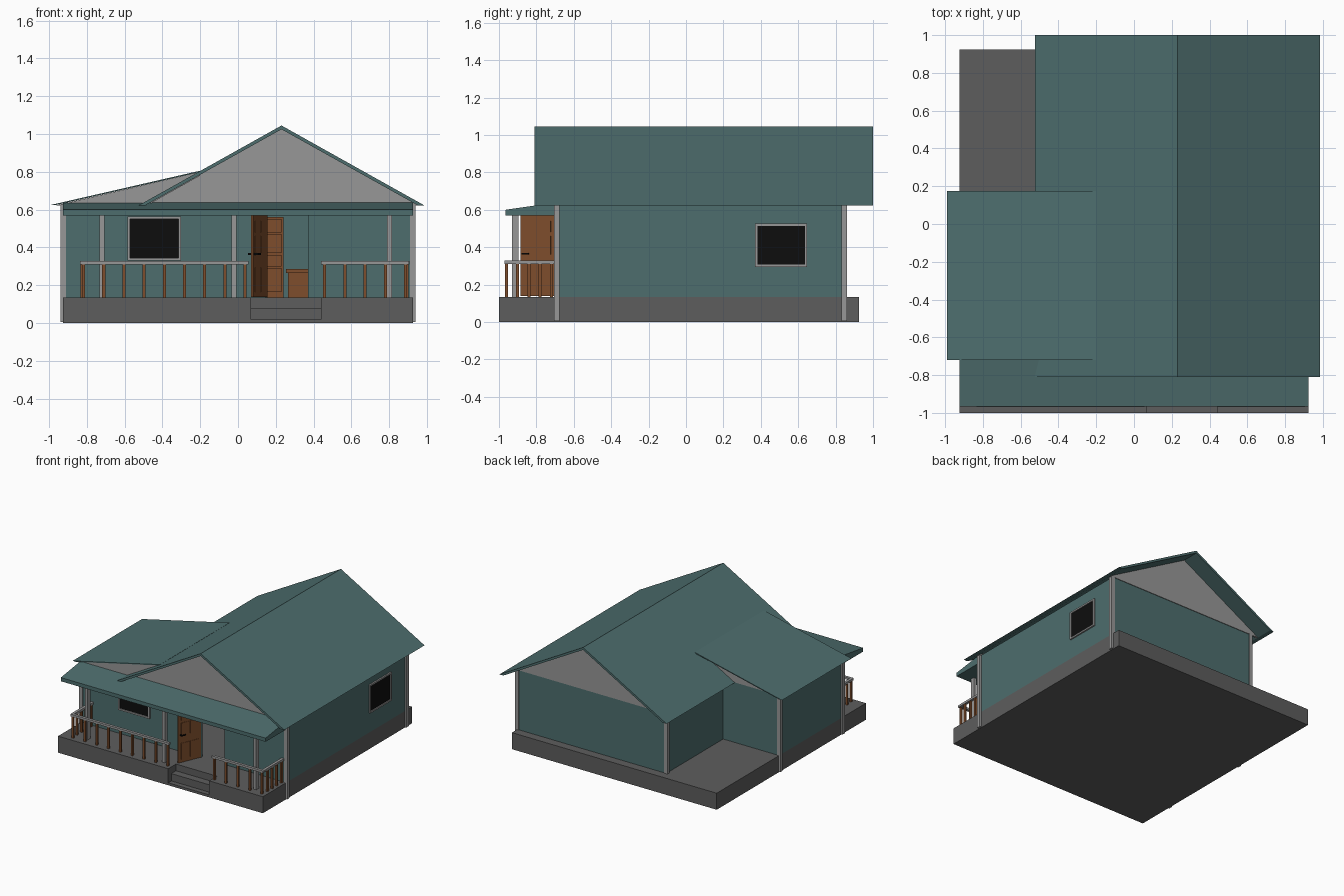
import bpy, bmesh, math
from mathutils import Matrix, Vector

if "Cube" in bpy.data.objects:
    bpy.data.objects.remove(bpy.data.objects["Cube"])


def mat(name, r, g, b):
    m = bpy.data.materials.new(name)
    m.diffuse_color = (r, g, b, 1)
    m.use_nodes = True
    m.node_tree.nodes["Principled BSDF"].inputs["Base Color"].default_value = m.diffuse_color
    return m


TEAL = mat("teal", 0.075, 0.155, 0.155)
GREY = mat("trim_grey", 0.31, 0.31, 0.31)
STONE = mat("concrete", 0.11, 0.11, 0.11)
WOOD = mat("wood", 0.21, 0.075, 0.025)
BLACK = mat("glass_black", 0.004, 0.004, 0.004)


def finish(name, bm, material):
    bmesh.ops.recalc_face_normals(bm, faces=bm.faces)
    me = bpy.data.meshes.new(name)
    bm.to_mesh(me)
    bm.free()
    ob = bpy.data.objects.new(name, me)
    me.materials.append(material)
    bpy.context.collection.objects.link(ob)
    return ob


def boxes(name, spans, material):
    """One object from (x0, x1, y0, y1, z0, z1) boxes."""
    bm = bmesh.new()
    for x0, x1, y0, y1, z0, z1 in spans:
        m = (Matrix.Translation(((x0 + x1) / 2, (y0 + y1) / 2, (z0 + z1) / 2))
             @ Matrix.Diagonal((x1 - x0, y1 - y0, z1 - z0, 1)))
        bmesh.ops.create_cube(bm, size=1, matrix=m)
    return finish(name, bm, material)


def prism(name, pts, axis, a, b, material):
    """Extrude a profile: axis y takes (x, z) points, axis x takes (y, z)."""
    bm = bmesh.new()
    place = (lambda p: (p[0], a, p[1])) if axis == "y" else (lambda p: (a, p[0], p[1]))
    f = bm.faces.new([bm.verts.new(place(p)) for p in pts])
    r = bmesh.ops.extrude_face_region(bm, geom=[f])
    d = Vector((0, b - a, 0)) if axis == "y" else Vector((b - a, 0, 0))
    bmesh.ops.translate(bm, vec=d, verts=[v for v in r["geom"] if isinstance(v, bmesh.types.BMVert)])
    return finish(name, bm, material)


FLOOR, TOP = 0.135, 0.625
FRONT, BACK = -0.70, 0.855
T = 0.02

# Foundation with steps let into the front edge
boxes("foundation", [(-0.925, 0.07, -1, -0.90, 0, FLOOR),
                     (0.44, 0.925, -1, -0.90, 0, FLOOR),
                     (-0.925, 0.925, -0.90, 0.925, 0, FLOOR)], STONE)
boxes("entry_steps", [(0.07, 0.44, -1, -0.90, 0, 0.02),
                      (0.07, 0.44, -0.96, -0.90, 0.02, 0.08)], STONE)

# Hollow L-shaped walls with the door opening
boxes("walls", [(-0.925, 0.155, FRONT, FRONT + T, FLOOR, TOP),
                (0.37, 0.925, FRONT, FRONT + T, FLOOR, TOP),
                (0.155, 0.37, FRONT, FRONT + T, 0.575, TOP),
                (0.905, 0.925, FRONT, BACK, FLOOR, TOP),
                (-0.42, 0.925, BACK - T, BACK, FLOOR, TOP),
                (-0.42, -0.40, 0.12, BACK, FLOOR, TOP),
                (-0.925, -0.40, 0.12 - T, 0.12, FLOOR, TOP),
                (-0.925, -0.905, FRONT, 0.12, FLOOR, TOP)], TEAL)

# Corner trim
corners = [(-0.925, -0.692), (0.925, -0.692), (0.925, 0.846), (-0.42, 0.846), (-0.925, 0.11)]
for i, (x, y) in enumerate(corners):
    z0 = FLOOR if x == -0.42 else 0.005
    boxes(f"corner_post_{i + 1}", [(x - 0.015, x + 0.015, y - 0.015, y + 0.015, z0, TOP)], GREY)

# Main gable roof and its infills
prism("main_roof", [(-0.525, 0.623), (0.23, 1.045), (0.985, 0.623), (0.95, 0.623),
                    (0.23, 1.025), (-0.49, 0.623)], "y", -0.81, 1.0, TEAL)
for name, y in (("front_gable", FRONT), ("back_gable", BACK - 0.01)):
    prism(name, [(-0.49, 0.623), (0.95, 0.623), (0.23, 1.026)], "y", y, y + 0.015, GREY)

# Low side-wing roof
prism("wing_roof", [(-0.99, 0.625), (-0.2, 0.806), (-0.2, 0.799), (-0.96, 0.625)],
      "y", -0.72, 0.175, TEAL)
for name, y in (("wing_front_gable", -0.712), ("wing_back_gable", 0.108)):
    prism(name, [(-0.96, 0.623), (-0.48, 0.623), (-0.2, 0.78), (-0.2, 0.799)],
          "y", y, y + 0.012, GREY)

# Porch roof wedge
prism("porch_roof", [(-0.965, 0.57), (-0.965, 0.6), (-0.70, 0.638), (-0.70, 0.57)],
      "x", -0.925, 0.925, TEAL)

# Porch posts
for i, x in enumerate((-0.72, -0.022, 0.802)):
    boxes(f"porch_post_{i + 1}", [(x - 0.013, x + 0.013, -0.93, -0.895, FLOOR, 0.575)], GREY)

# Porch railings: front run plus a return to the wall
for side, x0, x1, xs, n in (("left", -0.835, 0.055, -0.825, 9), ("right", 0.44, 0.905, 0.895, 5)):
    boxes(f"{side}_handrail", [(x0, x1, -0.97, -0.948, 0.31, 0.328),
                               (xs - 0.011, xs + 0.011, -0.948, FRONT, 0.31, 0.328)], GREY)
    a, b = x0 + 0.018, x1 - 0.018
    pts = [(a + (b - a) * i / (n - 1), -0.959) for i in range(n)]
    pts += [(xs, y) for y in (-0.90, -0.84, -0.78, -0.72)]
    boxes(f"{side}_balusters", [(x - 0.008, x + 0.008, y - 0.008, y + 0.008, FLOOR, 0.312)
                                for x, y in pts], WOOD)


# Windows: frame bars round a dark pane, on the front and right walls
def window(name, c, w, h, z, facing):
    def span(u0, u1, z0, z1, d):
        if facing == "front":
            return (c + u0, c + u1, FRONT - d, FRONT + 0.01, z + z0, z + z1)
        return (0.915, 0.925 + d, c + u0, c + u1, z + z0, z + z1)
    u, v, f = w / 2, h / 2, 0.013
    boxes(name + "_frame", [span(-u, u, v - f, v, 0.012), span(-u, u, -v, -v + f, 0.012),
                            span(-u, -u + f, -v + f, v - f, 0.012),
                            span(u - f, u, -v + f, v - f, 0.012)], GREY)
    boxes(name + "_pane", [span(-u + f, u - f, -v + f, v - f, 0.004)], BLACK)


window("front_window", -0.443, 0.285, 0.232, 0.447, "front")
window("right_window", 0.508, 0.28, 0.232, 0.411, "right")

# Open front door, hinged at the left jamb, with raised panels and handle
door = [boxes("front_door", [(0, 0.2, -0.012, 0, FLOOR + 0.003, 0.57)], WOOD),
        boxes("door_panels", [(0.025 + 0.08 * i, 0.095 + 0.08 * i, -0.015, 0.003, z, z + h)
                              for i in range(2) for z, h in ((0.165, 0.13), (0.36, 0.1), (0.48, 0.06))],
              WOOD),
        boxes("door_handle", [(0.175, 0.185, -0.03, 0.018, 0.36, 0.37),
                              (0.145, 0.185, -0.035, -0.03, 0.36, 0.37),
                              (0.145, 0.185, 0.018, 0.023, 0.36, 0.37)], BLACK)]
for ob in door:
    ob.location = (0.157, FRONT, 0)
    ob.rotation_euler.z = math.radians(-113)

# Furniture seen through the doorway
boxes("tall_cabinet", [(0.10, 0.24, -0.1, 0.05, FLOOR, 0.56)], WOOD)
boxes("cabinet_drawers", [(0.11, 0.23, -0.11, -0.1, z, z + h)
                          for z, h in ((0.165, 0.125), (0.30, 0.06), (0.37, 0.1), (0.48, 0.07))], WOOD)
boxes("low_cabinet", [(0.265, 0.40, -0.1, 0.05, FLOOR, 0.265),
                      (0.255, 0.41, -0.11, 0.06, 0.265, 0.285)], WOOD)
